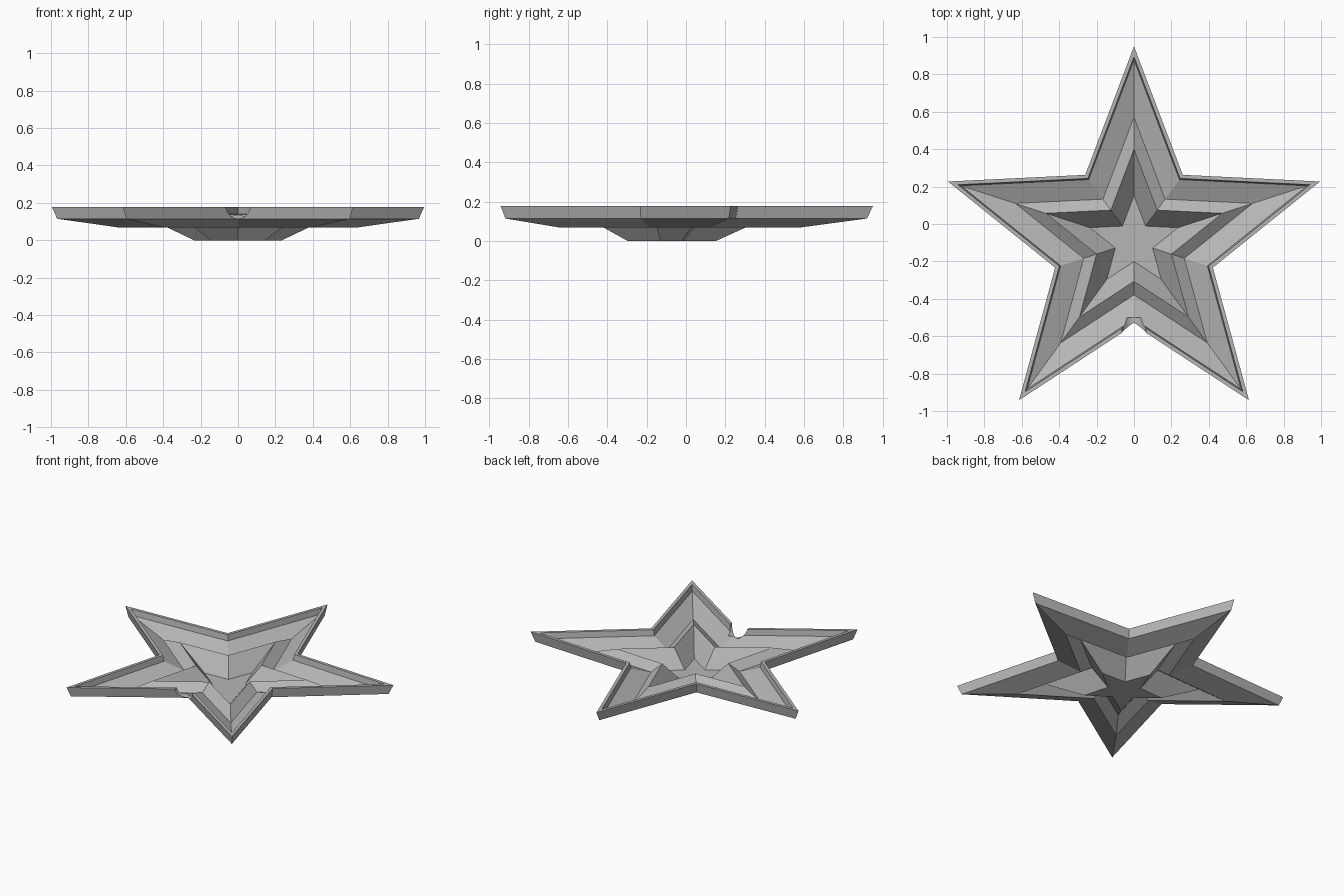
import bpy
import bmesh
from math import sin, cos, pi

cube = bpy.data.objects.get("Cube")
if cube:
    bpy.data.objects.remove(cube, do_unlink=True)

CENTER_Y = -0.096   # centre of the five-pointed star
RATIO = 0.424       # inner corner radius / tip radius
THICK = 0.025

grey = bpy.data.materials.new("plain grey")
grey.use_nodes = True
colour = (0.47, 0.47, 0.47, 1)
grey.diffuse_color = colour
grey.node_tree.nodes["Principled BSDF"].inputs["Base Color"].default_value = colour


def star_ring(bm, tip, z):
    """Ten vertices of a star with the given tip radius."""
    ring = []
    for i in range(10):
        r = tip * (RATIO if i % 2 else 1)
        a = i * pi / 5
        ring.append(bm.verts.new((r * sin(a), CENTER_Y + r * cos(a), z)))
    return ring


# Stepped star dish: underside profile, then rim, then upper side
steps = [(0.247, 0.0), (0.496, 0.113), (0.667, 0.068)]
profile = steps + [(1.017, 0.115), (1.046, 0.178), (0.99, 0.178), (0.972, 0.14)]
profile += [(r, z + THICK) for r, z in reversed(steps)]

bm = bmesh.new()
rings = [star_ring(bm, r, z) for r, z in profile]
for low, high in zip(rings, rings[1:]):
    for i in range(10):
        j = (i + 1) % 10
        bm.faces.new((low[i], low[j], high[j], high[i]))
bm.faces.new(rings[0])
bm.faces.new(rings[-1])
bmesh.ops.recalc_face_normals(bm, faces=bm.faces)
mesh = bpy.data.meshes.new("star_dish")
bm.to_mesh(mesh)
bm.free()
mesh.materials.append(grey)
dish = bpy.data.objects.new("star_dish", mesh)
bpy.context.collection.objects.link(dish)

# Round notch through the front corner of the rim
bpy.ops.mesh.primitive_cylinder_add(vertices=32, radius=0.064, depth=0.3,
                                    location=(0, -0.65, 0.18),
                                    rotation=(pi / 2, 0, 0))
cutter = bpy.context.object
cutter.name = "notch_cutter"
cutter.hide_render = True
cutter.data.materials.append(grey)

cut = dish.modifiers.new("notch", "BOOLEAN")
cut.operation = "DIFFERENCE"
cut.solver = "EXACT"
cut.object = cutter
bpy.ops.object.select_all(action="DESELECT")
bpy.context.view_layer.objects.active = dish
dish.select_set(True)
bpy.ops.object.modifier_apply(modifier=cut.name)
bpy.data.objects.remove(cutter, do_unlink=True)
